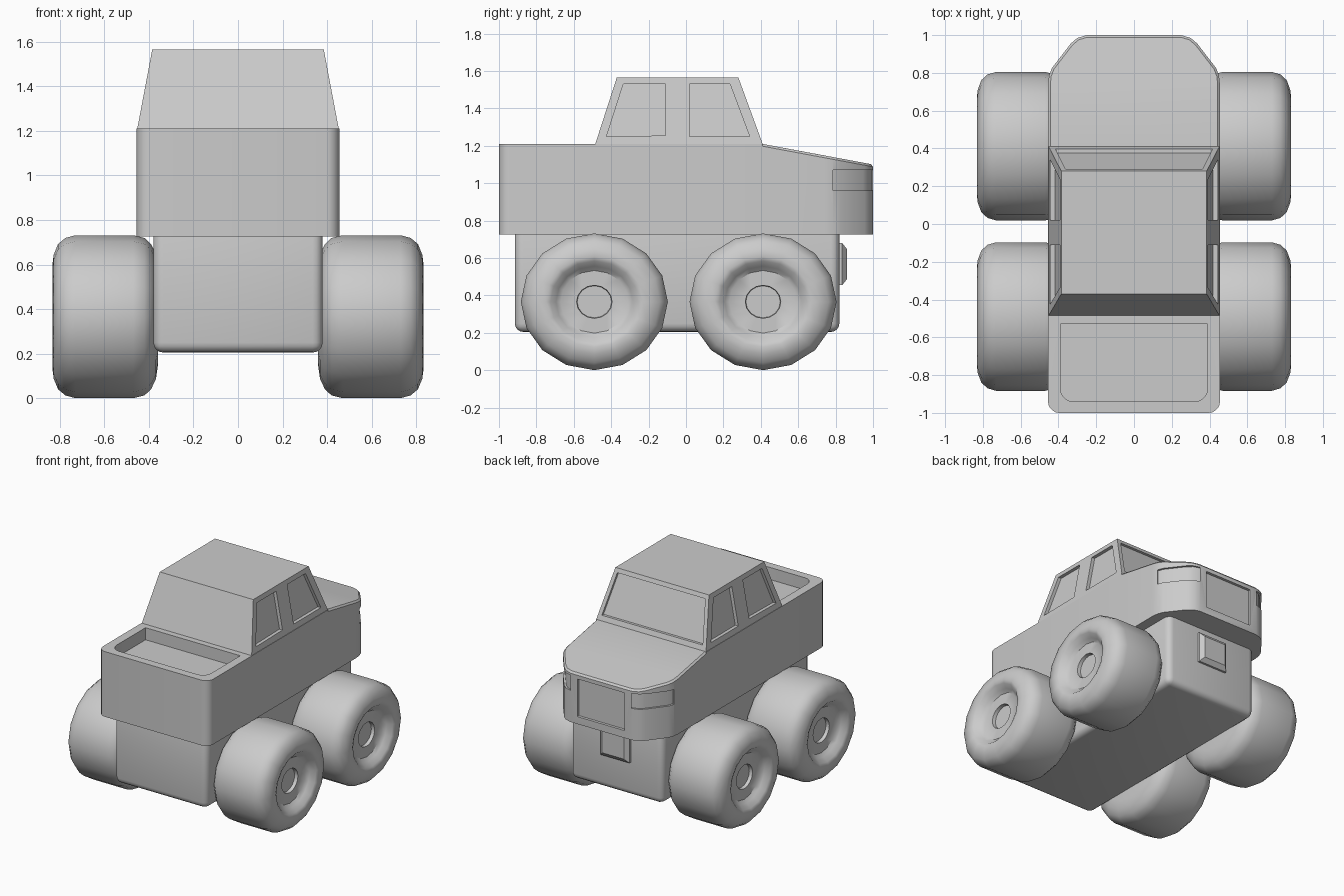
import bpy, bmesh, math
from mathutils import Vector

old = bpy.data.objects.get("Cube")
if old:
    bpy.data.objects.remove(old, do_unlink=True)

grey = bpy.data.materials.new("plain_grey")
grey.use_nodes = True
COLOUR = (0.6, 0.6, 0.6, 1)
grey.diffuse_color = COLOUR
grey.node_tree.nodes["Principled BSDF"].inputs["Base Color"].default_value = COLOUR


def make(name, bm):
    bmesh.ops.recalc_face_normals(bm, faces=bm.faces)
    mesh = bpy.data.meshes.new(name)
    bm.to_mesh(mesh)
    bm.free()
    mesh.materials.append(grey)
    obj = bpy.data.objects.new(name, mesh)
    bpy.context.collection.objects.link(obj)
    return obj


def loft(ring_a, ring_b):
    """Closed solid between two matching rings of points."""
    bm = bmesh.new()
    a = [bm.verts.new(p) for p in ring_a]
    b = [bm.verts.new(p) for p in ring_b]
    bm.faces.new(a)
    bm.faces.new(b)
    for i in range(len(a)):
        j = (i + 1) % len(a)
        bm.faces.new((a[i], a[j], b[j], b[i]))
    return bm


def upright(outline, z0, z1):
    return loft([(x, y, z0) for x, y in outline], [(x, y, z1) for x, y in outline])


def box(x, y0, y1, z0, z1):
    return upright([(-x, y0), (x, y0), (x, y1), (-x, y1)], z0, z1)


def symmetric(half):
    return half + [(-x, y) for x, y in reversed(half)]


def rear_corner(x, y, r, steps=5):
    """Rounded rear corner on the +x side, from rear to side."""
    return [(x - r + r * math.sin(t), y + r - r * math.cos(t))
            for t in (i * math.pi / 2 / steps for i in range(steps + 1))]


def carve(obj, cutters):
    """Cut recesses, then drop the cutters."""
    for c in cutters:
        c.hide_render = True
        mod = obj.modifiers.new("recess", 'BOOLEAN')
        mod.operation = 'DIFFERENCE'
        mod.solver = 'EXACT'
        mod.object = c
    bpy.context.view_layer.update()
    graph = bpy.context.evaluated_depsgraph_get()
    mesh = bpy.data.meshes.new_from_object(obj.evaluated_get(graph))
    obj.modifiers.clear()
    obj.data = mesh
    for c in cutters:
        bpy.data.objects.remove(c, do_unlink=True)


def smooth(obj, degrees=32):
    bpy.ops.object.select_all(action='DESELECT')
    obj.select_set(True)
    bpy.context.view_layer.objects.active = obj
    bpy.ops.object.shade_smooth_by_angle(angle=math.radians(degrees))


# Main body with a sloping hood
DECK, NOSE = 1.21, 0.41
nose = [(0.455, 0.74), (0.45, 0.785), (0.435, 0.825), (0.335, 0.955),
        (0.30, 0.985), (0.25, 1.0)]
bm = upright(symmetric(rear_corner(0.455, -1.0, 0.06) + [(0.455, NOSE)] + nose), 0.725, DECK)
bmesh.ops.bisect_plane(bm, geom=bm.verts[:] + bm.edges[:] + bm.faces[:],
                       plane_co=(0, NOSE, 0), plane_no=(0, 1, 0))
for v in bm.verts:
    if v.co.z > 1 and v.co.y > NOSE:
        v.co.z -= 0.11 * (v.co.y - NOSE) / (1 - NOSE)
rim = [e for e in bm.edges if all(v.co.z > 1 and v.co.y > NOSE - 0.001 for v in e.verts)
       and max(v.co.y for v in e.verts) > NOSE + 0.01]
bmesh.ops.bevel(bm, geom=rim, offset=0.012, segments=1, affect='EDGES')
body = make("body", bm)

# Recesses: cargo bed, grille and wraparound headlights
cuts = [make("bed_cutter", upright(symmetric(rear_corner(0.39, -0.94, 0.07) + [(0.39, -0.53)]),
                                   DECK - 0.09, DECK + 0.1)),
        make("grille_cutter", box(0.195, 0.98, 1.1, 0.78, 1.06))]
for side in (-1, 1):
    lamp = nose[1:]
    inner = [(side * (x - 0.012), y - 0.009) for x, y in lamp]
    outer = [(side * (x + 0.08), y + 0.06) for x, y in reversed(lamp)]
    cuts.append(make("headlight_cutter", upright(inner + outer, 0.96, 1.072)))
carve(body, cuts)
smooth(body)

# Cab with tapered walls
ROOF = 1.565


def blend(low, high, z):
    return low + (high - low) * (z - DECK) / (ROOF - DECK)


def side_x(z):
    return blend(0.452, 0.385, z)


def front_y(z):
    return blend(0.41, 0.28, z)


def cab_ring(x, y0, y1, z):
    return [(-x, y0, z), (x, y0, z), (x, y1, z), (-x, y1, z)]


cab = make("cab", loft(cab_ring(0.452, -0.485, 0.41, DECK), cab_ring(0.385, -0.37, 0.28, ROOF)))

# Recessed side windows and windshield
rear_window = [(-0.425, 1.25), (-0.11, 1.255), (-0.11, 1.53), (-0.335, 1.53)]
front_window = [(0.02, 1.25), (0.34, 1.25), (0.235, 1.53), (0.02, 1.53)]
windshield = [(-0.415, 1.245), (0.415, 1.245), (0.362, 1.535), (-0.362, 1.535)]
cuts = []
for side in (-1, 1):
    for pane in (rear_window, front_window):
        rings = [[(side * (side_x(z) + d), y, z) for y, z in pane] for d in (-0.025, 0.05)]
        cuts.append(make("window_cutter", loft(*rings)))
rings = [[(x, front_y(z) + d, z) for x, z in windshield] for d in (-0.02, 0.05)]
cuts.append(make("windshield_cutter", loft(*rings)))
carve(cab, cuts)

# Chassis block with rounded edges
bm = box(0.38, -0.915, 0.82, 0.205, 0.74)
bmesh.ops.bevel(bm, geom=bm.edges[:], offset=0.045, segments=4, profile=0.5, affect='EDGES')
chassis = make("chassis", bm)
for v in chassis.data.vertices:
    if v.co.z > 0.6:
        v.co.z += 0.04
smooth(chassis)

# Front tow plate with chamfered face
tow_back = [(-0.12, 0.81, 0.455), (0.12, 0.81, 0.455), (0.12, 0.81, 0.68), (-0.12, 0.81, 0.68)]
centre = Vector((0, 0.86, 0.567))
tow_mid = [(x, 0.835, z) for x, y, z in tow_back]
tow_front = [(x * 0.75, centre.y, centre.z + (z - centre.z) * 0.72) for x, y, z in tow_back]
make("tow_plate_base", loft(tow_back, tow_mid))
make("tow_plate_face", loft(tow_mid, tow_front))

# Chunky wheels: lathed profile of (x, radius)
tyre = [(0.36, 0.0), (0.36, 0.24), (0.368, 0.30), (0.39, 0.35), (0.42, 0.38), (0.47, 0.393),
        (0.73, 0.393), (0.775, 0.38), (0.808, 0.35), (0.827, 0.30), (0.832, 0.26),
        (0.822, 0.235), (0.79, 0.205), (0.77, 0.18), (0.77, 0.095), (0.745, 0.092), (0.745, 0.0)]


def wheel(name, side, y):
    bm = bmesh.new()
    verts = [bm.verts.new((x, r, 0)) for x, r in tyre]
    edges = [bm.edges.new(pair) for pair in zip(verts, verts[1:])]
    bmesh.ops.spin(bm, geom=verts + edges, cent=(0, 0, 0), axis=(1, 0, 0),
                   angle=math.tau, steps=16, use_duplicate=False)
    bmesh.ops.remove_doubles(bm, verts=bm.verts, dist=0.0005)
    for v in bm.verts:
        v.co = (side * v.co.x, v.co.y + y, v.co.z * 0.93 + 0.366)
    smooth(make(name, bm), 40)


for side, label in ((-1, "right"), (1, "left")):
    wheel("bed_end_wheel_" + label, side, -0.49)
    wheel("hood_end_wheel_" + label, side, 0.412)
